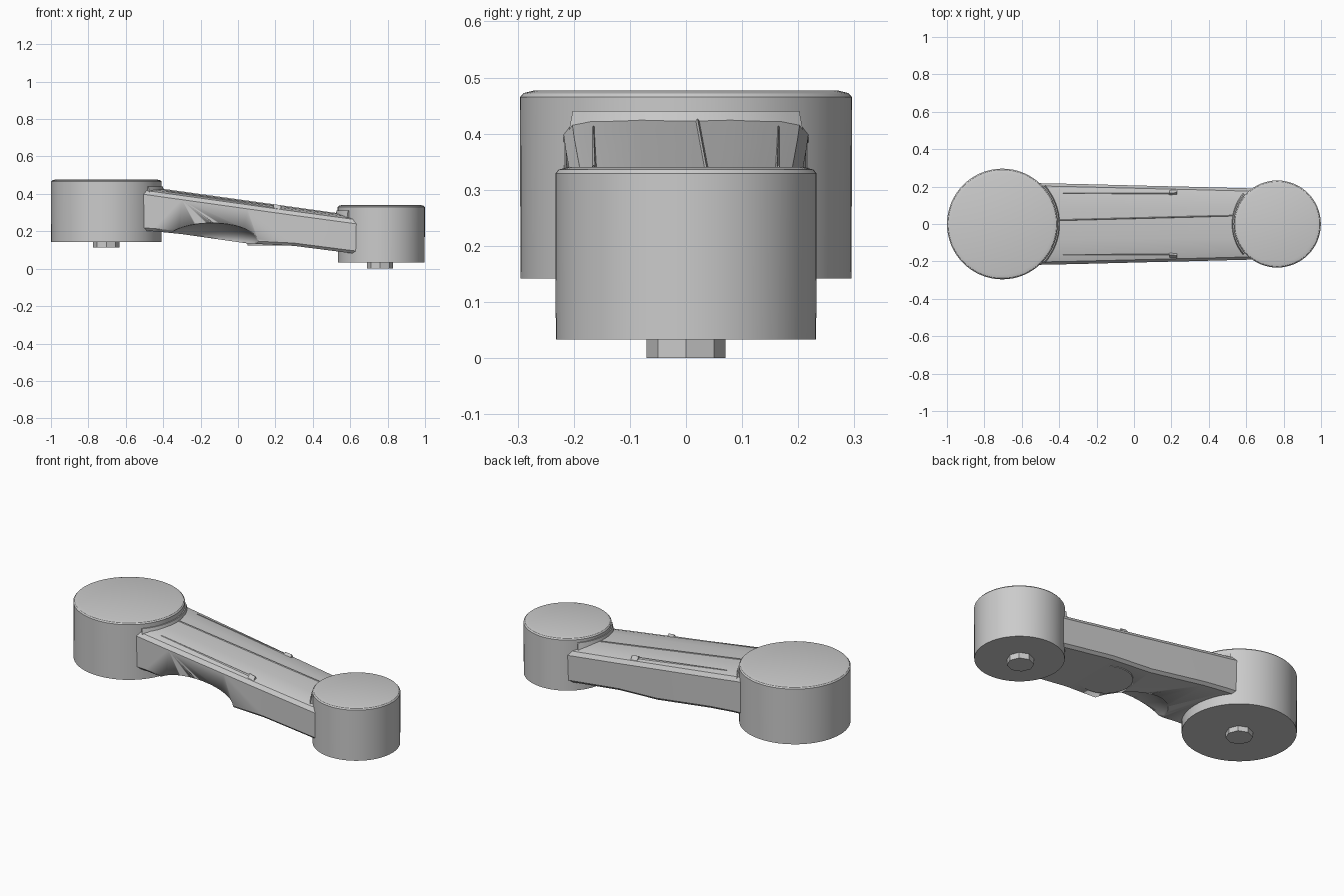
import bpy, bmesh, math
from mathutils import Matrix

cube = bpy.data.objects.get("Cube")
if cube:
    bpy.data.objects.remove(cube, do_unlink=True)

GREY = (0.6, 0.6, 0.6, 1)
grey = bpy.data.materials.new("plain grey")
grey.use_nodes = True
grey.diffuse_color = GREY
grey.node_tree.nodes["Principled BSDF"].inputs["Base Color"].default_value = GREY


def finish(name, bm, angle=30):
    bmesh.ops.recalc_face_normals(bm, faces=bm.faces)
    mesh = bpy.data.meshes.new(name)
    bm.to_mesh(mesh)
    bm.free()
    ob = bpy.data.objects.new(name, mesh)
    bpy.context.collection.objects.link(ob)
    mesh.materials.append(grey)
    bpy.ops.object.select_all(action='DESELECT')
    ob.select_set(True)
    bpy.context.view_layer.objects.active = ob
    bpy.ops.object.shade_smooth_by_angle(angle=math.radians(angle))
    return ob


def lathe(name, x, profile, sides=64):
    """Closed turned part from (radius, z) pairs, bottom to top."""
    bm = bmesh.new()
    rings = []
    for r, z in profile:
        rings.append([bm.verts.new((x + r * math.cos(a), r * math.sin(a), z))
                      for a in (math.tau * i / sides for i in range(sides))])
    for lo, hi in zip(rings, rings[1:]):
        for i in range(sides):
            j = (i + 1) % sides
            bm.faces.new((lo[i], lo[j], hi[j], hi[i]))
    bm.faces.new(rings[0][::-1])
    bm.faces.new(rings[-1])
    return finish(name, bm)


# Round housings with softened top rims
for name, x, r, low, high in (("large_hub", -0.704, 0.296, 0.142, 0.477),
                              ("small_hub", 0.766, 0.233, 0.033, 0.341)):
    lathe(name, x, [(r - 0.001, low), (r, high - 0.012),
                    (r - 0.006, high - 0.005), (r - 0.025, high)])

# Drive pegs underneath
lathe("large_hub_peg", -0.704, [(0.07, 0.113), (0.07, 0.16)], 8)
lathe("small_hub_peg", 0.76, [(0.07, 0.0), (0.07, 0.05)], 8)

# Tapered arm: stations of x, half width, bottom, crown height
stations = [(-0.6, 0.217, 0.208, 0.452), (-0.45, 0.214, 0.2, 0.43),
            (-0.3, 0.211, 0.185, 0.409), (0.05, 0.202, 0.135, 0.36),
            (0.3, 0.196, 0.122, 0.325), (0.72, 0.185, 0.068, 0.268)]
bm = bmesh.new()
loops = []
for x, w, low, top in stations:
    half = [(w - 0.015, low), (w, low + 0.015), (w + 0.003, top - 0.04),
            (w - 0.012, top - 0.018), (w - 0.045, top - 0.008), (0.08, top)]
    ring = half + [(-y, z) for y, z in reversed(half)]
    loops.append([bm.verts.new((x, y, z)) for y, z in ring])
for a, b in zip(loops, loops[1:]):
    for i in range(len(a)):
        j = (i + 1) % len(a)
        bm.faces.new((a[i], a[j], b[j], b[i]))
bm.faces.new(loops[0])
bm.faces.new(loops[-1])
arm = finish("arm", bm)

# Hollow scooped from the front lower edge of the arm
bm = bmesh.new()
bmesh.ops.create_uvsphere(bm, u_segments=48, v_segments=24, radius=1)
bm.transform(Matrix.Translation((-0.14, -0.23, 0.145)) @ Matrix.Diagonal((0.25, 0.22, 0.1, 1)))
cutter = finish("scoop_cutter", bm)
cutter.hide_render = True
cutter.hide_set(True)
cut = arm.modifiers.new("scoop", 'BOOLEAN')
cut.operation = 'DIFFERENCE'
cut.solver = 'EXACT'
cut.object = cutter
bpy.context.view_layer.objects.active = arm
bpy.ops.object.modifier_apply(modifier=cut.name)
bpy.data.objects.remove(cutter, do_unlink=True)

# Flat round pad under the arm
lathe("underside_pad", 0.19, [(0.14, 0.123), (0.14, 0.16)], 32)


def collar(name, hub_x, r, low, high, facing):
    """Thin curved fairing where the arm meets a hub."""
    bm = bmesh.new()
    n = 16
    sections = []
    for i in range(n + 1):
        a = math.radians(-42 + 84 * i / n)
        c, s = facing * math.cos(a), math.sin(a)
        sections.append([bm.verts.new((hub_x + q * c, q * s, z))
                         for q, z in ((r - 0.02, low), (r + 0.02, low),
                                      (r + 0.006, high), (r - 0.02, high))])
    for a, b in zip(sections, sections[1:]):
        for i in range(4):
            j = (i + 1) % 4
            bm.faces.new((a[i], a[j], b[j], b[i]))
    bm.faces.new(sections[0])
    bm.faces.new(sections[-1])
    finish(name, bm)


collar("large_hub_collar", -0.704, 0.296, 0.39, 0.44, 1)
collar("small_hub_collar", 0.766, 0.233, 0.24, 0.312, -1)


def seam(name, start, end, width, height):
    """Slim raised strip between two points on the arm's top."""
    bm = bmesh.new()
    rings = []
    for x, y, z in (start, end):
        rings.append([bm.verts.new((x, y + dy, z + dz)) for dy, dz in
                      ((-width, -0.01), (0, height), (width, -0.01))])
    a, b = rings
    for i in range(3):
        j = (i + 1) % 3
        bm.faces.new((a[i], a[j], b[j], b[i]))
    bm.faces.new(a)
    bm.faces.new(b)
    finish(name, bm)


# Seams and small end nubs on the arm's top
seam("centre_seam", (-0.42, 0.02, 0.426), (0.54, 0.045, 0.292), 0.01, 0.004)
for label, side in (("right", -1), ("left", 1)):
    seam(label + "_seam", (-0.38, side * 0.165, 0.412), (0.21, side * 0.162, 0.33), 0.008, 0.003)
    seam(label + "_nub", (0.19, side * 0.165, 0.333), (0.23, side * 0.168, 0.327), 0.016, 0.012)
